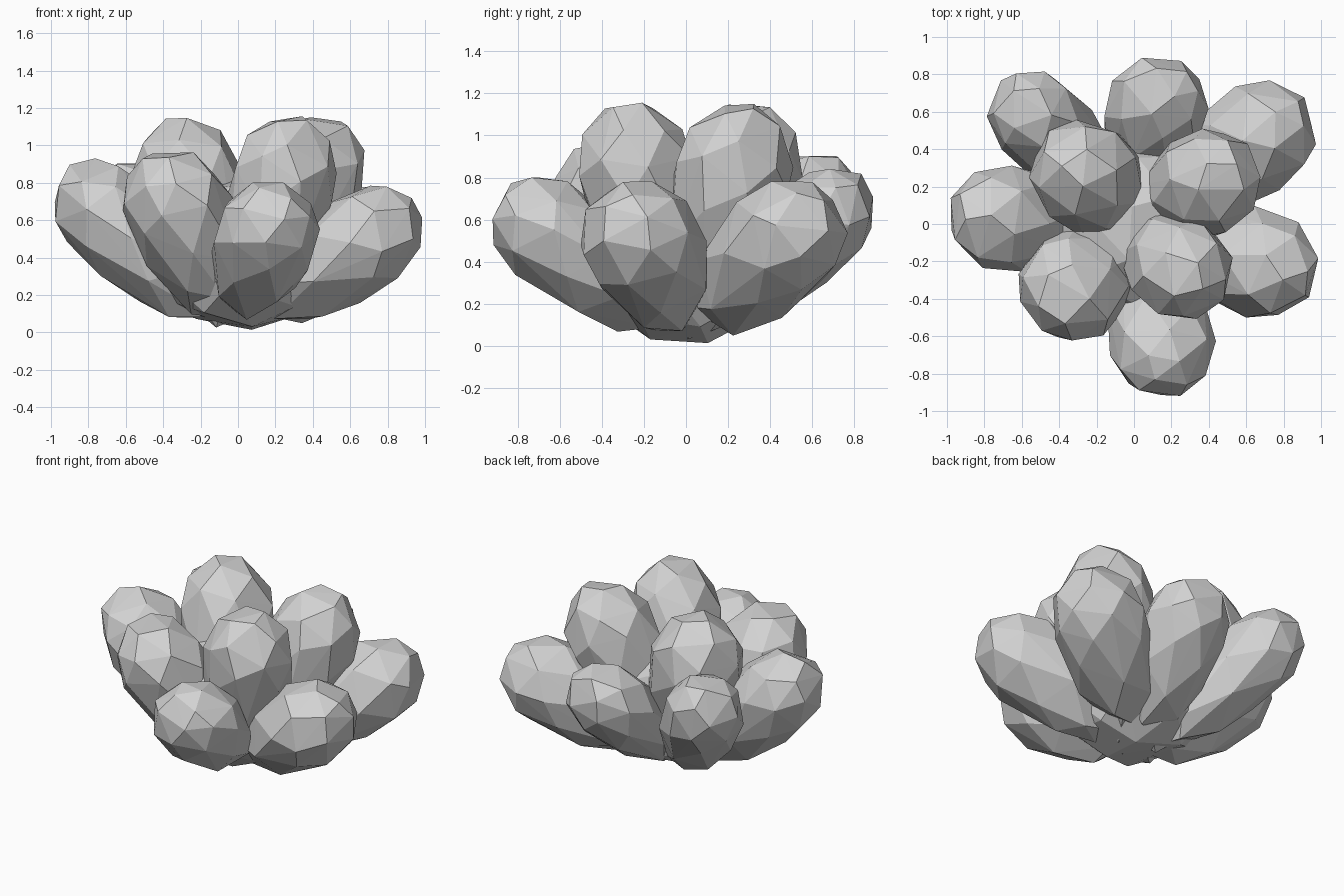
import bpy, bmesh, math, random
from mathutils import Vector

cube = bpy.data.objects.get("Cube")
if cube:
    bpy.data.objects.remove(cube, do_unlink=True)

random.seed(4)
GOLDEN = math.pi * (3 - math.sqrt(5))
FACET_POINTS = 32
SWELL = 1.03  # makes up for the flats between facet corners

stone = bpy.data.materials.new("pale_grey")
stone.use_nodes = True
grey = (0.65, 0.65, 0.65, 1)
stone.diffuse_color = grey
stone.node_tree.nodes["Principled BSDF"].inputs["Base Color"].default_value = grey

# Each lobe: head centre, then half width, half thickness and cap height
LOBES = {
    "back_right_lobe": ((-0.51, 0.55, 0.64), (0.25, 0.24, 0.33)),
    "back_lobe": ((0.12, 0.62, 0.57), (0.27, 0.23, 0.32)),
    "back_left_lobe": ((0.66, 0.46, 0.50), (0.29, 0.27, 0.34)),
    "left_lobe": ((0.67, -0.21, 0.49), (0.29, 0.27, 0.34)),
    "front_lobe": ((0.15, -0.64, 0.53), (0.28, 0.25, 0.31)),
    "front_right_lobe": ((-0.32, -0.33, 0.66), (0.30, 0.27, 0.34)),
    "right_lobe": ((-0.69, 0.03, 0.62), (0.28, 0.26, 0.34)),
    "upper_right_lobe": ((-0.26, 0.26, 0.80), (0.29, 0.29, 0.36)),
    "upper_left_lobe": ((0.39, 0.22, 0.81), (0.28, 0.28, 0.36)),
    "upper_front_lobe": ((0.24, -0.23, 0.81), (0.28, 0.28, 0.36)),
}


def sphere_points(count):
    """Evenly spread, slightly shaken directions on a unit sphere."""
    turn = random.uniform(0, math.tau)
    for i in range(count):
        z = 1 - 2 * (i + 0.3) / (count - 0.4)
        ring = math.sqrt(1 - z * z)
        angle = turn + i * GOLDEN
        p = Vector((ring * math.cos(angle), ring * math.sin(angle), z))
        shake = Vector([random.uniform(-0.08, 0.08) for _ in range(3)])
        yield (p + shake).normalized()


def add_hull(name, points):
    """Flat-faced convex solid around the points."""
    bm = bmesh.new()
    for p in points:
        bm.verts.new(p)
    bmesh.ops.convex_hull(bm, input=bm.verts)
    bmesh.ops.recalc_face_normals(bm, faces=bm.faces)
    mesh = bpy.data.meshes.new(name)
    bm.to_mesh(mesh)
    bm.free()
    mesh.materials.append(stone)
    obj = bpy.data.objects.new(name, mesh)
    bpy.context.collection.objects.link(obj)


def lobe_points(head, size):
    """Egg: rounded cap at the head, long tail running down to the base."""
    head = Vector(head)
    width, thick, cap = (s * SWELL for s in size)
    root = Vector((head.x * 0.2, head.y * 0.2, 0.25 - 0.28 * head.z))
    axis = head - root
    turn = axis.to_track_quat("Z", "Y")
    for p in sphere_points(FACET_POINTS):
        length = cap if p.z > 0 else axis.length
        yield head + turn @ Vector((p.x * width, p.y * thick, p.z * length))


for name, (head, size) in LOBES.items():
    add_hull(name, lobe_points(head, size))

# Core that fills the valleys between the lobes
add_hull("core", [Vector((p.x * 0.52, p.y * 0.48, 0.41 + p.z * 0.41))
                  for p in sphere_points(FACET_POINTS)])
